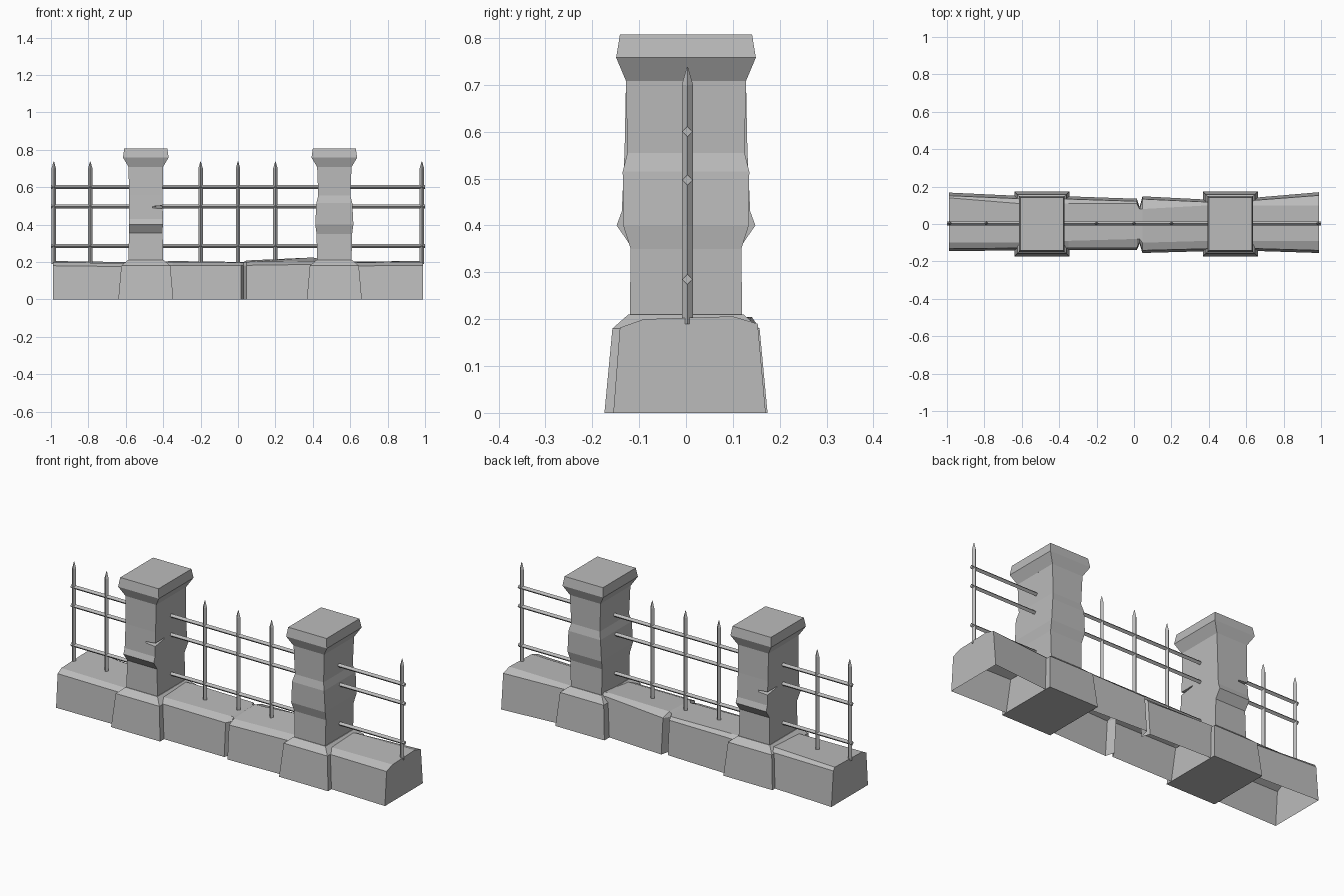
import bpy, bmesh, math
from mathutils import Vector

cube = bpy.data.objects.get("Cube")
if cube:
    bpy.data.objects.remove(cube, do_unlink=True)

stone = bpy.data.materials.new("grey stone")
stone.use_nodes = True
grey = (0.5, 0.5, 0.5, 1)
stone.diffuse_color = grey
stone.node_tree.nodes["Principled BSDF"].inputs["Base Color"].default_value = grey


def loft(name, rings, closed=True, caps=True):
    """Skin a list of equal-length point rings into a flat-shaded object."""
    bm = bmesh.new()
    rows = [[bm.verts.new(p) for p in ring] for ring in rings]
    n = len(rows[0])
    for a, b in zip(rows, rows[1:]):
        for i in range(n if closed else n - 1):
            j = (i + 1) % n
            bm.faces.new((a[i], a[j], b[j], b[i]))
    if caps:
        bm.faces.new(rows[0])
        bm.faces.new(rows[-1])
    bmesh.ops.recalc_face_normals(bm, faces=bm.faces)
    mesh = bpy.data.meshes.new(name)
    bm.to_mesh(mesh)
    bm.free()
    obj = bpy.data.objects.new(name, mesh)
    bpy.context.collection.objects.link(obj)
    mesh.materials.append(stone)
    return obj


def block(name, cx, levels):
    """Stack of rectangles: (z, half width, half depth)."""
    return loft(name, [[(cx + sx * hx, sy * hy, z) for sx, sy in
                        ((-1, -1), (1, -1), (1, 1), (-1, 1))]
                       for z, hx, hy in levels])


def bar(name, start, end, r, tip=0):
    """Four-sided diamond bar, optionally pointed."""
    start, end = Vector(start), Vector(end)
    d = (end - start).normalized()
    u = Vector((0, 1, 0))
    v = d.cross(u)

    def ring(c, rad):
        return [c + rad * (math.cos(k * math.pi / 2) * u + math.sin(k * math.pi / 2) * v)
                for k in range(4)]
    rings = [ring(start, r), ring(end - d * tip, r)]
    if tip:
        rings.append(ring(end, r * 0.1))
    return loft(name, rings)


# Low wall, open underneath, pinched into a crack near the middle
# station: x, front y, back y, front top z, back top z, top edge front, top edge back
stations = [
    (-0.99, -0.145, 0.168, 0.198, 0.205, -0.10, 0.14),
    (-0.50, -0.140, 0.145, 0.192, 0.198, -0.10, 0.10),
    (-0.35, -0.140, 0.148, 0.200, 0.205, -0.09, 0.11),
    (0.015, -0.140, 0.135, 0.198, 0.200, -0.08, 0.11),
    (0.030, -0.105, 0.090, 0.198, 0.200, -0.08, 0.08),
    (0.045, -0.155, 0.148, 0.200, 0.208, -0.10, 0.08),
    (0.400, -0.145, 0.130, 0.205, 0.224, -0.09, 0.10),
    (0.520, -0.140, 0.130, 0.196, 0.200, -0.09, 0.10),
    (0.990, -0.155, 0.170, 0.200, 0.206, -0.09, 0.10),
]
wall = loft("low_wall", [[
    (x, f, 0), (x, f * 0.91, zf - 0.018), (x, tf, zf),
    (x, tb, zb), (x, b * 0.9, zb - 0.016), (x, b, 0)]
    for x, f, b, zf, zb, tf, tb in stations], closed=False)

# Pillars: plinth, worn shaft and flared cap
shafts = {
    "right": (-0.493, [(0.20, 0.093, 0.120), (0.355, 0.090, 0.117), (0.40, 0.091, 0.148),
                       (0.43, 0.091, 0.137), (0.56, 0.090, 0.131), (0.71, 0.092, 0.128)]),
    "left": (0.515, [(0.20, 0.092, 0.120), (0.35, 0.095, 0.118), (0.40, 0.102, 0.134),
                     (0.515, 0.096, 0.135), (0.555, 0.086, 0.125), (0.71, 0.092, 0.128)]),
}
for side, (cx, levels) in shafts.items():
    block(side + "_pillar_plinth", cx, [(0, 0.147, 0.174), (0.18, 0.131, 0.157),
                                        (0.21, 0.096, 0.123)])
    shaft = block(side + "_pillar_shaft", cx, levels)
    block(side + "_pillar_cap", cx, [(0.708, 0.092, 0.128), (0.758, 0.122, 0.149),
                                     (0.807, 0.115, 0.141)])
    if side == "right":
        # Chipped notches on two opposite corners
        for s in (-1, 1):
            c = Vector((cx + s * 0.091, -s * 0.134, 0.49))
            cutter = loft("chip_cutter", [[c + Vector((s * (e - 0.025), -s * (e + 0.03), 0.02 * t - e * 0.1))
                                           for e, t in ((-0.05, 0), (0.05, -1), (0.05, 1))],
                                          [c + Vector((s * (e + 0.04), -s * (e - 0.04), 0.025 * t + 0.01))
                                           for e, t in ((-0.05, 0), (0.05, -1), (0.05, 1))]])
            cutter.hide_render = True
            cutter.hide_viewport = True
            cutter.display_type = 'WIRE'
            mod = shaft.modifiers.new("chip", 'BOOLEAN')
            mod.operation = 'DIFFERENCE'
            mod.object = cutter

# Railings between and beyond the pillars
for i, z in enumerate((0.285, 0.497, 0.6)):
    bar(f"rail_{i + 1}", (-1, 0.003, z), (1, 0.003, z), 0.011)
for i, x in enumerate((-0.985, -0.79, -0.2, 0, 0.2, 0.983)):
    bar(f"railing_post_{i + 1}", (x, 0.003, 0.19), (x, 0.003, 0.738), 0.012, tip=0.038)
